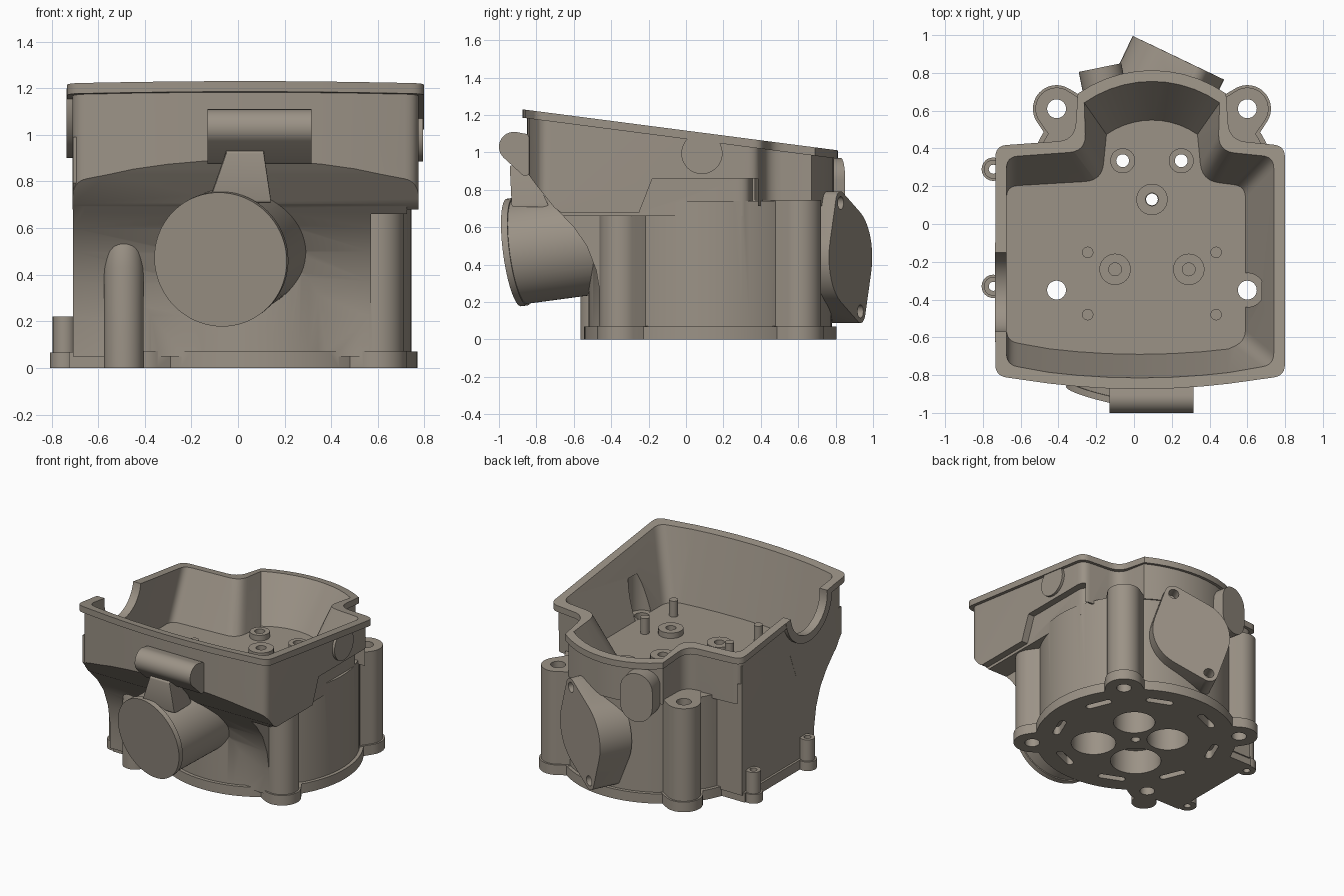
import bpy, bmesh, math
from mathutils import Vector

cube = bpy.data.objects.get("Cube")
if cube:
    bpy.data.objects.remove(cube, do_unlink=True)

metal = bpy.data.materials.new("warm_grey_metal")
metal.use_nodes = True
COLOUR = (0.33, 0.29, 0.24, 1)
metal.diffuse_color = COLOUR
metal.node_tree.nodes["Principled BSDF"].inputs["Base Color"].default_value = COLOUR

CX, CY = 0.095, 0.13       # bore centre
FLOOR = 0.73
BOLTS = [(-0.41, 0.61), (0.6, 0.61), (-0.41, -0.35), (0.6, -0.35)]
EARS = [(-0.745, 0.29), (-0.745, -0.33)]


def make(name, bm):
    bmesh.ops.recalc_face_normals(bm, faces=bm.faces)
    me = bpy.data.meshes.new(name)
    bm.to_mesh(me)
    bm.free()
    me.materials.append(metal)
    ob = bpy.data.objects.new(name, me)
    bpy.context.scene.collection.objects.link(ob)
    return ob


def loft(name, rings):
    bm = bmesh.new()
    rows = [[bm.verts.new(p) for p in ring] for ring in rings]
    n = len(rows[0])
    for a, b in zip(rows, rows[1:]):
        for i in range(n):
            bm.faces.new((a[i], a[(i + 1) % n], b[(i + 1) % n], b[i]))
    bm.faces.new(rows[0])
    bm.faces.new(rows[-1])
    return make(name, bm)


def circle(p, q, r, seg):
    axis = (Vector(q) - Vector(p)).normalized()
    turn = axis.to_track_quat('Z', 'Y')
    angles = [math.tau * i / seg for i in range(seg)]
    arms = [turn @ Vector((r * math.cos(a), r * math.sin(a), 0)) for a in angles]
    return [[Vector(c) + arm for arm in arms] for c in (p, q)]


def rod(name, p, q, r, seg=48):
    return loft(name, circle(p, q, r, seg))


def post(name, xy, z0, z1, r, seg=48):
    return rod(name, (*xy, z0), (*xy, z1), r, seg)


def hull(name, rods, seg=40):
    # convex skin around several short rods
    bm = bmesh.new()
    for p, q, r in rods:
        for ring in circle(p, q, r, seg):
            for v in ring:
                bm.verts.new(v)
    bmesh.ops.convex_hull(bm, input=bm.verts)
    bmesh.ops.delete(bm, geom=[v for v in bm.verts if not v.link_faces], context='VERTS')
    bmesh.ops.dissolve_limit(bm, angle_limit=0.01, verts=bm.verts, edges=bm.edges)
    return make(name, bm)


def web(name, xy, z0, z1, r):
    # column whose flanks widen towards the bore centre
    reach = Vector((xy[0] - CX, xy[1] - CY))
    heading = math.atan2(reach.y, reach.x)
    inner, wide = Vector((CX, CY)) + reach * 0.6, r * 1.5
    tangent = math.acos((wide - r) / (reach.length * 0.4))
    ring = []
    for c, rad, start, sweep in ((Vector(xy), r, -tangent, 2 * tangent),
                                 (inner, wide, tangent, math.tau - 2 * tangent)):
        for k in range(25):
            a = heading + start + sweep * k / 24
            ring.append(c + Vector((math.cos(a), math.sin(a))) * rad)
    return loft(name, [flat(ring, z0), flat(ring, z1)])


def box(name, lo, hi):
    (a, b, c), (d, e, f) = lo, hi
    return loft(name, [[(a, b, z), (d, b, z), (d, e, z), (a, e, z)] for z in (c, f)])


def side_prism(name, pts):
    return loft(name, [[(x, y, z) for y, z in pts] for x in (-1.2, 1.2)])


def combine(base, tool, op, keep=False):
    mod = base.modifiers.new(op, 'BOOLEAN')
    mod.operation, mod.object, mod.solver = op, tool, 'EXACT'
    bpy.context.view_layer.objects.active = base
    bpy.ops.object.modifier_apply(modifier=mod.name)
    if not keep:
        bpy.data.objects.remove(tool, do_unlink=True)


def rounded(corners, seg=6):
    out = []
    for i, (x, y, r) in enumerate(corners):
        p = Vector((x, y))
        if r == 0:
            out.append(p)
            continue
        a = (Vector(corners[i - 1][:2]) - p).normalized() * r
        b = (Vector(corners[(i + 1) % len(corners)][:2]) - p).normalized() * r
        for k in range(seg + 1):
            t = k / seg
            out.append(p + a * (1 - t) ** 2 + b * t ** 2)
    return out


def outline(left, right, front, bow, back, neck, radius):
    # box with a bowed front and a round neck at the back
    pts = [(left, front, 0.06)]
    pts += [(x, front - bow * (1 - ((x - 0.03) / 0.74) ** 2), 0)
            for x in (-0.45, -0.3, -0.14, 0.03, 0.2, 0.36, 0.5)]
    pts += [(right, front, 0.06), (right, back, 0.06), (neck[1], back + 0.03, 0.09)]
    for deg in range(55, 126, 7):
        a = math.radians(deg)
        pts.append((CX + radius * math.cos(a), CY + radius * math.sin(a), 0))
    pts += [(neck[0], back + 0.03, 0.09), (left, back, 0.06)]
    return rounded(pts)


def rim_outline(d):
    return outline(-0.71 - d, 0.775 + d, -0.78 - d, 0.07, 0.39 + d,
                   (-0.29 - d, 0.48 + d), 0.66 + d)


def rim_z(y):
    return 1.23 - 0.13 * (y + 0.87)


def lift(ring, dz):
    return [(p.x, p.y, rim_z(p.y) + dz) for p in ring]


def flat(ring, z):
    return [(p.x, p.y, z) for p in ring]


# Upper housing with stepped underside
curve = [(-0.95, 1.5), (-0.95, 1.06), (-0.88, 0.94), (-0.8, 0.83), (-0.7, 0.705)]
body = loft("cylinder_head_body", [flat(rim_outline(0), 0.5), lift(rim_outline(0), 0.05)])
combine(body, side_prism("step_shape", [(y - 0.004, z) for y, z in curve] + [
    (-0.67, 0.68), (-0.25, 0.68), (-0.18, 0.86), (0.385, 0.86), (0.385, 0.715),
    (0.95, 0.715), (0.95, 1.5)]), 'INTERSECT')

# Inner wall and drive-side block with the curved front skirt
skirt = side_prism("skirt_shape", curve + [
    (-0.6, 0.6), (-0.53, 0.5), (-0.48, 0.37), (-0.455, 0.22), (-0.455, 0.04),
    (0.95, 0.04), (0.95, 1.5)])
core = rim_outline(-0.05)
wall = loft("wall", [flat(core, 0.66), lift(core, 0.02)])
block = box("block", (-0.709, -0.77, 0.05), (0.57, 0.37, 0.99))
for part in (wall, block):
    combine(part, skirt, 'INTERSECT', keep=True)
    combine(body, part, 'UNION')
bpy.data.objects.remove(skirt, do_unlink=True)

# Exhaust port with a thin collar, tipped slightly down at the front
face = Vector((-0.075, -0.92, 0.465))
axis = Vector((-0.2, -0.97, -0.13)).normalized()

# Round barrel, base plate, bolt columns, ears, rim and side bosses
solids = [post("barrel", (CX, CY), 0.03, 0.74, 0.65, 96),
          post("plate", (CX, CY), 0, 0.07, 0.675, 96),
          box("plate_side", (-0.725, -0.4, 0), (0, 0.36, 0.069)),
          loft("rim", [lift(rim_outline(0.024), -0.045), lift(rim_outline(0.024), 0.04)]),
          rod("notch_ring", (-0.736, -0.36, 1.165), (-0.66, -0.36, 1.165), 0.265),
          rod("side_disc", (0.7, 0.085, 0.995), (0.793, 0.085, 0.995), 0.11),
          rod("exhaust_port", face - axis * 0.02, face - axis * 0.5, 0.281, 72),
          rod("exhaust_collar", face, face - axis * 0.035, 0.29, 72)]
for i, b in enumerate(BOLTS):
    solids += [web("column", b, 0.02, 0.745 if i < 2 else 0.69, 0.112),
               web("lobe", b, 0, 0.073, 0.125)]
for e in EARS:
    solids += [post("ear", e, 0.01, 0.22, 0.05, 24), post("ear_foot", e, 0, 0.066, 0.062, 24)]
for s in solids:
    combine(body, s, 'UNION')

# Slanted top, inner cavity and the half-round notch
corners = [(-2, -2), (2, -2), (2, 2), (-2, 2)]
combine(body, loft("top_cut", [[(x, y, rim_z(y) + h) for x, y in corners] for h in (0, 1)]),
        'DIFFERENCE')
floor_ring = outline(-0.675, 0.59, -0.62, 0.07, 0.2, (-0.17, 0.36), 0.42)
inner = rim_outline(-0.035)
combine(body, loft("cavity", [flat(floor_ring, FLOOR), lift(inner, 0), lift(inner, 0.3)]),
        'DIFFERENCE')
cuts = [rod("notch", (-0.9, -0.36, 1.165), (-0.5, -0.36, 1.165), 0.21),
        post("wall_pocket", BOLTS[3], FLOOR + 0.001, 1.0, 0.09)]

# Bosses and studs on the cavity floor
floor_bosses = [(-0.1, -0.24, 0.083), (0.29, -0.24, 0.083), (-0.06, 0.335, 0.066),
                (0.25, 0.335, 0.066), (CX, CY, 0.083)]
for x, y, r in floor_bosses:
    combine(body, post("boss", (x, y), 0.7, 0.77, r, 32), 'UNION')
    cuts.append(post("boss_hole", (x, y), 0.1 if r < 0.08 else 0.6, 0.9, 0.034, 24))
for x in (-0.245, 0.435):
    for y in (-0.15, -0.48):
        combine(body, post("stud", (x, y), 0.7, 0.845, 0.03, 24), 'UNION')

# Bolt holes, valve bores and coolant slots
cuts += [post("bolt_hole", b, -0.1, 0.9, 0.05, 32) for b in BOLTS]
cuts += [post("ear_hole", e, -0.1, 0.3, 0.024, 20) for e in EARS]
cuts.append(post("plug_hole", (CX, CY), -0.1, 0.9, 0.031, 24))
for x, y, r in [(0.28, -0.09, 0.15), (-0.09, -0.09, 0.17), (-0.07, 0.27, 0.14), (0.25, 0.3, 0.14)]:
    cuts.append(post("valve_bore", (x, y), -0.1, 0.16 + r / 10, r))
for k in range(8):
    rods = []
    for da in (-0.13, 0.13):
        a = math.tau * (k + 0.5) / 8 + da
        x, y = CX + 0.54 * math.cos(a), CY + 0.54 * math.sin(a)
        rods.append(((x, y, -0.05), (x, y, 0.06), 0.025))
    cuts.append(hull("slot", rods, 16))
for c in cuts:
    combine(body, c, 'DIFFERENCE')

# Front bracket, its rib and the tapered front boss
parts = [body]
parts.append(hull("front_bracket", [((-0.13, y, z), (0.315, y, z), r) for y, z, r in
                                    [(-0.92, 1.03, 0.08), (-0.86, 0.9, 0.025), (-0.86, 1.08, 0.02)]]))
parts.append(hull("bracket_rib", [((a, y, z), (b, y, z), 0.012) for a, b, y, z in
                                  [(-0.05, 0.11, -0.93, 0.92), (-0.12, 0.14, -0.92, 0.72),
                                   (-0.12, 0.14, -0.75, 0.72), (-0.05, 0.11, -0.84, 0.92)]], 12))
parts.append(hull("front_boss", [((-0.49, -0.48, z), (-0.49, -0.48, z + 0.01), r) for z, r in
                                 [(0, 0.085), (0.42, 0.085), (0.51, 0.077), (0.56, 0.06)]]))

# Rear intake flange with two screw holes
centre = Vector((0.235, 0.88, 0.44))
normal = Vector((0.43, 0.9, 0)).normalized()
along = Vector((0.11, -0.053, 0.29))
ends = [centre + along, centre - along]
flange = hull("intake_flange", [(centre, centre - normal * 0.24, 0.268)] +
              [(e, e - normal * 0.2, 0.062) for e in ends])
for e in ends:
    combine(flange, rod("screw_hole", e + normal * 0.05, e - normal * 0.1, 0.035, 24), 'DIFFERENCE')
parts.append(flange)

# Rear oval boss
out = Vector((-0.2, 0.98, 0)) * 0.14
ovals = [Vector((-0.18, 0.828, z)) for z in (0.735, 0.855)]
parts.append(hull("rear_oval_boss", [(p, p - out, 0.115) for p in ovals]))

for ob in parts:
    bpy.ops.object.select_all(action='DESELECT')
    ob.select_set(True)
    bpy.context.view_layer.objects.active = ob
    bpy.ops.object.shade_smooth_by_angle(angle=math.radians(32))
